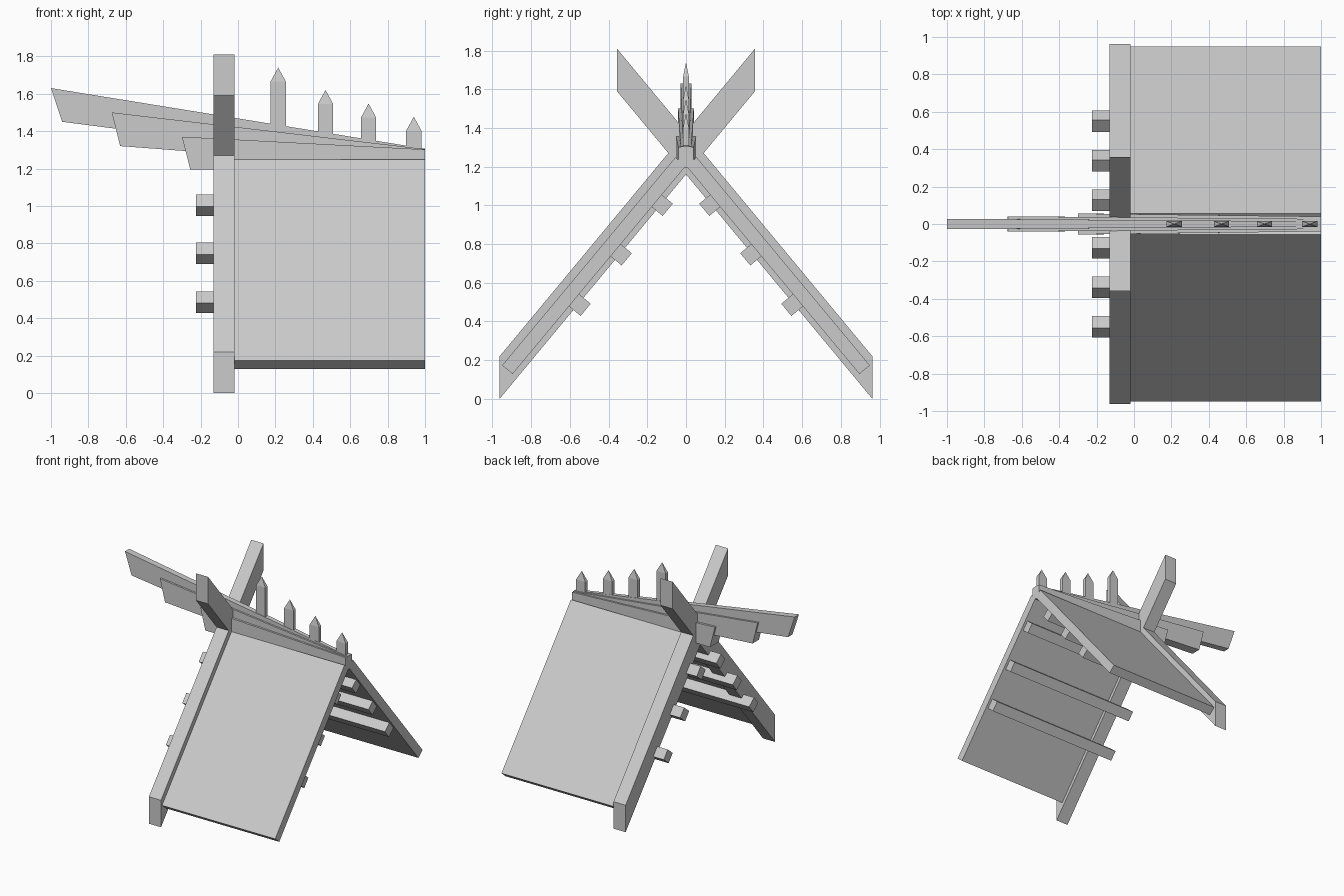
import bpy
import bmesh
from math import atan2
from mathutils import Vector

cube = bpy.data.objects.get("Cube")
if cube:
    bpy.data.objects.remove(cube, do_unlink=True)

grey = bpy.data.materials.new("plain grey")
grey.use_nodes = True
grey.diffuse_color = (0.6, 0.6, 0.6, 1)
grey.node_tree.nodes["Principled BSDF"].inputs["Base Color"].default_value = (0.6, 0.6, 0.6, 1)


def loft(name, ring_a, ring_b, tip=False):
    """Solid between two matching rings; a tip replaces the end cap with a point."""
    bm = bmesh.new()
    a = [bm.verts.new(p) for p in ring_a]
    b = [bm.verts.new(p) for p in ring_b]
    n = len(a)
    bm.faces.new(a)
    for i in range(n):
        j = (i + 1) % n
        bm.faces.new((a[i], a[j], b[j], b[i]))
    if tip:
        apex = bm.verts.new(tip)
        for i in range(n):
            bm.faces.new((b[i], b[(i + 1) % n], apex))
    else:
        bm.faces.new(b)
    bmesh.ops.recalc_face_normals(bm, faces=bm.faces[:])
    mesh = bpy.data.meshes.new(name)
    bm.to_mesh(mesh)
    bm.free()
    mesh.materials.append(grey)
    obj = bpy.data.objects.new(name, mesh)
    bpy.context.collection.objects.link(obj)
    return obj


def extrude_x(name, profile, x0, x1):
    """Extrude a (y, z) profile along x."""
    return loft(name, [(x0, y, z) for y, z in profile], [(x1, y, z) for y, z in profile])


# Direction up the slope and the inward normal, for the front side
slope = Vector((0.637, 0.771))
inward = Vector((0.771, -0.637))

for side, s in (("front", 1), ("back", -1)):
    def mirror(points):
        return [(p[0] * s, p[1]) for p in points]

    # Crossing gable board with upright cut ends
    extrude_x(side + "_gable_board",
              mirror([(-0.963, 0), (0.357, 1.59), (0.357, 1.81), (-0.963, 0.22)]), -0.13, -0.02)

    # Roof slab, cut square to the slope
    eave, top = Vector((-0.95, 0.173)), Vector((-0.055, 1.248))
    thick = inward * 0.07
    extrude_x(side + "_roof_panel", mirror([eave, top, top + thick, eave + thick]), -0.02, 1)

    # Purlins under the slab
    for i, c in enumerate([(-0.55, 0.486), (-0.338, 0.747), (-0.126, 1.003)]):
        c, u, v = Vector(c), slope * 0.041, inward * 0.041
        extrude_x(f"{side}_purlin_{i + 1}",
                  mirror([c - u - v, c + u - v, c + u + v, c - u + v]), -0.225, 0.98)

# Nested, tapering ridge beams: side outline, half width at tail and at far end
ridges = [
    ("long_ridge_beam", [(-1, 1.63), (-0.94, 1.45), (1, 1.2), (1, 1.306)], 0.028, 0.014),
    ("middle_ridge_beam", [(-0.675, 1.5), (-0.63, 1.32), (1, 1.197), (1, 1.304)], 0.041, 0.027),
    ("short_ridge_beam", [(-0.3, 1.37), (-0.255, 1.195), (1, 1.194), (1, 1.302)], 0.056, 0.04),
]
for name, outline, tail, end in ridges:
    widths = (tail, tail, end, end)
    loft(name, [(x, -w, z) for (x, z), w in zip(outline, widths)],
         [(x, w, z) for (x, z), w in zip(outline, widths)])

# Pointed spikes along the ridge
for i, (x, tip) in enumerate([(0.215, 1.74), (0.468, 1.62), (0.698, 1.547), (0.94, 1.477)]):
    corners = [(x + dx * 0.041, dy * 0.015) for dx, dy in ((-1, -1), (1, -1), (1, 1), (-1, 1))]
    loft(f"ridge_spike_{i + 1}", [(cx, cy, 1.25) for cx, cy in corners],
         [(cx, cy, tip - 0.075) for cx, cy in corners], tip=(x, 0, tip))
